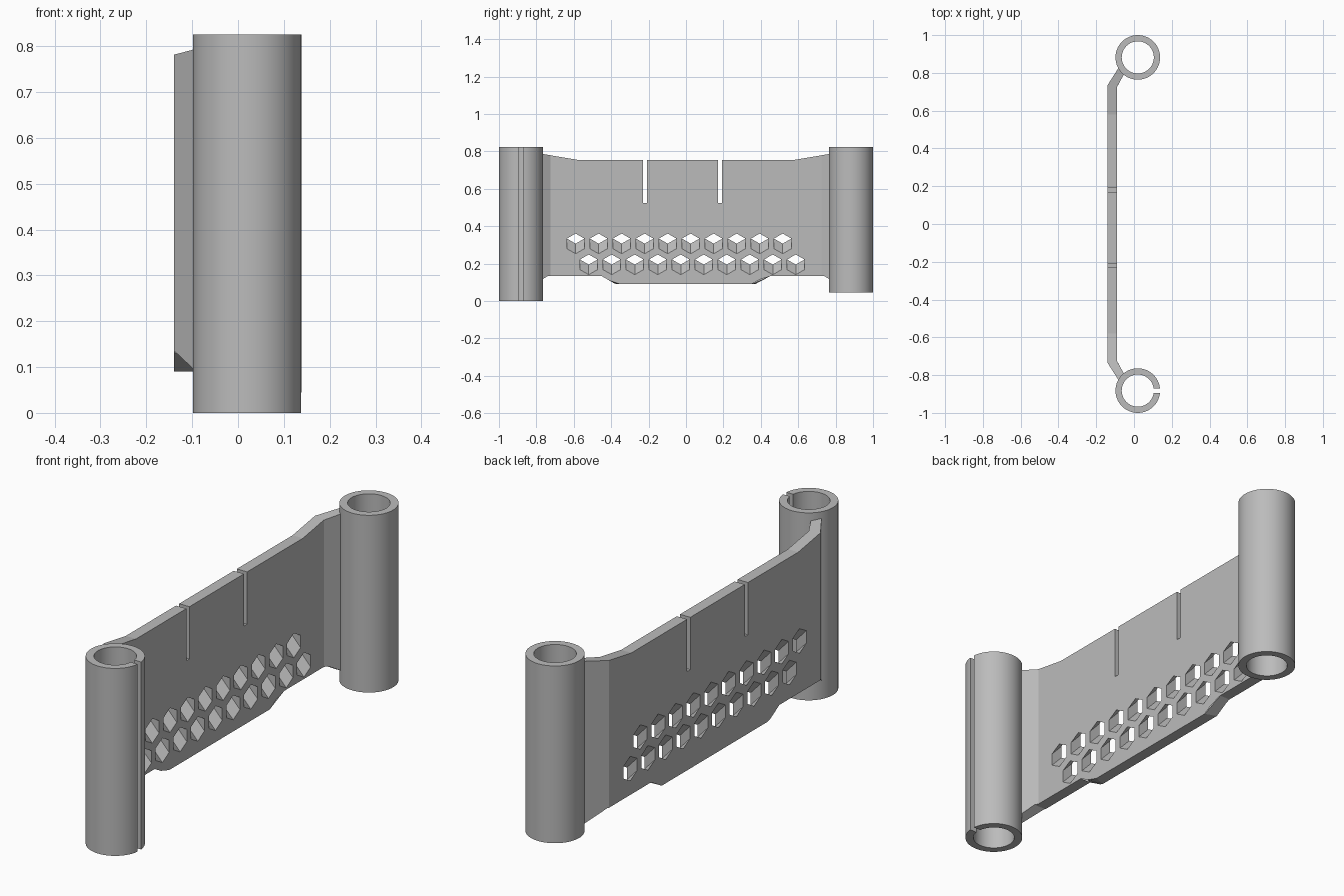
import bpy, bmesh, math
from mathutils import Vector

cube = bpy.data.objects.get("Cube")
if cube:
    bpy.data.objects.remove(cube, do_unlink=True)

grey = bpy.data.materials.new("plain grey")
grey.use_nodes = True
colour = (0.5, 0.5, 0.5, 1)
grey.diffuse_color = colour
grey.node_tree.nodes["Principled BSDF"].inputs["Base Color"].default_value = colour


def make_object(name, bm):
    bmesh.ops.recalc_face_normals(bm, faces=bm.faces)
    mesh = bpy.data.meshes.new(name)
    bm.to_mesh(mesh)
    bm.free()
    mesh.materials.append(grey)
    obj = bpy.data.objects.new(name, mesh)
    bpy.context.collection.objects.link(obj)
    return obj


def add_prism(bm, start, end):
    """Join two matching outlines into a closed solid."""
    a = [bm.verts.new(p) for p in start]
    b = [bm.verts.new(p) for p in end]
    bm.faces.new(a)
    bm.faces.new(b[::-1])
    for i in range(len(a)):
        j = (i + 1) % len(a)
        bm.faces.new((a[i], b[i], b[j], a[j]))


def cut(target, tool, operation):
    mod = target.modifiers.new(operation, 'BOOLEAN')
    mod.operation = operation
    mod.solver = 'EXACT'
    mod.object = tool
    tool.hide_render = True
    bpy.context.view_layer.objects.active = target
    bpy.ops.object.modifier_apply(modifier=mod.name)
    bpy.data.objects.remove(tool, do_unlink=True)


def sleeve(name, y, bottom, top, gap=0.0, outer=0.118, inner=0.085, steps=72):
    """Upright tube, optionally with a parallel-sided slit facing +x."""
    bm = bmesh.new()
    columns = []
    count = steps + 1 if gap else steps
    for i in range(count):
        column = []
        for r, z in ((outer, bottom), (outer, top), (inner, top), (inner, bottom)):
            a = math.asin(gap / 2 / r)
            t = a + (2 * math.pi - 2 * a) * i / steps
            column.append(bm.verts.new((0.02 + r * math.cos(t), y + r * math.sin(t), z)))
        columns.append(column)
    for i in range(steps):
        p, q = columns[i], columns[(i + 1) % count]
        for k in range(4):
            m = (k + 1) % 4
            bm.faces.new((p[k], q[k], q[m], p[m]))
    if gap:
        bm.faces.new(columns[0])
        bm.faces.new(columns[-1][::-1])
    obj = make_object(name, bm)
    bpy.ops.object.select_all(action='DESELECT')
    obj.select_set(True)
    bpy.context.view_layer.objects.active = obj
    bpy.ops.object.shade_smooth_by_angle(angle=math.radians(30))
    return obj


# End sleeves
sleeve("front_split_sleeve", -0.882, 0, 0.825, gap=0.024)
sleeve("back_sleeve", 0.882, 0.045, 0.825)

# Bent panel: plan outline extruded upwards
BACK, FACE = -0.14, -0.09
outer = [(BACK, 0.735), (-0.07, 0.845)]
inner = [(-0.045, 0.808), (FACE, 0.725)]
half = outer + inner
plan = half + [(x, -y) for x, y in reversed(half)]
bm = bmesh.new()
add_prism(bm, [(x, y, 0.02) for x, y in plan], [(x, y, 0.9) for x, y in plan])
panel = make_object("bent_panel", bm)

# Side outline with raised ends and lower tab
side = [(0.58, 0.755), (0.9, 0.809), (0.9, 0.037), (0.74, 0.133), (0.45, 0.133)]


def side_outline(x, tab):
    pts = side + [(tab, 0.09)]
    return [(x, y, z) for y, z in pts] + [(x, -y, z) for y, z in reversed(pts)]


bm = bmesh.new()
# The tab ends lean inwards towards the +x face
add_prism(bm, side_outline(-0.16, 0.376), side_outline(0.0, 0.316))
cut(panel, make_object("outline_tool", bm), 'INTERSECT')

# Two slots from the top edge
bm = bmesh.new()
for y in (-0.22, 0.181):
    rect = [(y - 0.011, 0.525), (y + 0.011, 0.525), (y + 0.011, 0.9), (y - 0.011, 0.9)]
    add_prism(bm, [(-0.2, *p) for p in rect], [(0, *p) for p in rect])
cut(panel, make_object("slot_tool", bm), 'DIFFERENCE')

# Two staggered rows of hexagonal holes, rising towards the back face
bm = bmesh.new()
R = 0.054
slope = R / (FACE - BACK)
for first, height in ((-0.59, 0.307), (-0.52, 0.195)):
    for i in range(10):
        centre = Vector((FACE, first + 0.123 * i, height))
        ring = [centre + Vector((0, R * math.sin(k * math.pi / 3), R * math.cos(k * math.pi / 3)))
                for k in range(6)]
        step = Vector((0.02, 0, -0.02 * slope))
        add_prism(bm, [p + step for p in ring], [p - step * 4 for p in ring])
cut(panel, make_object("hole_tool", bm), 'DIFFERENCE')
